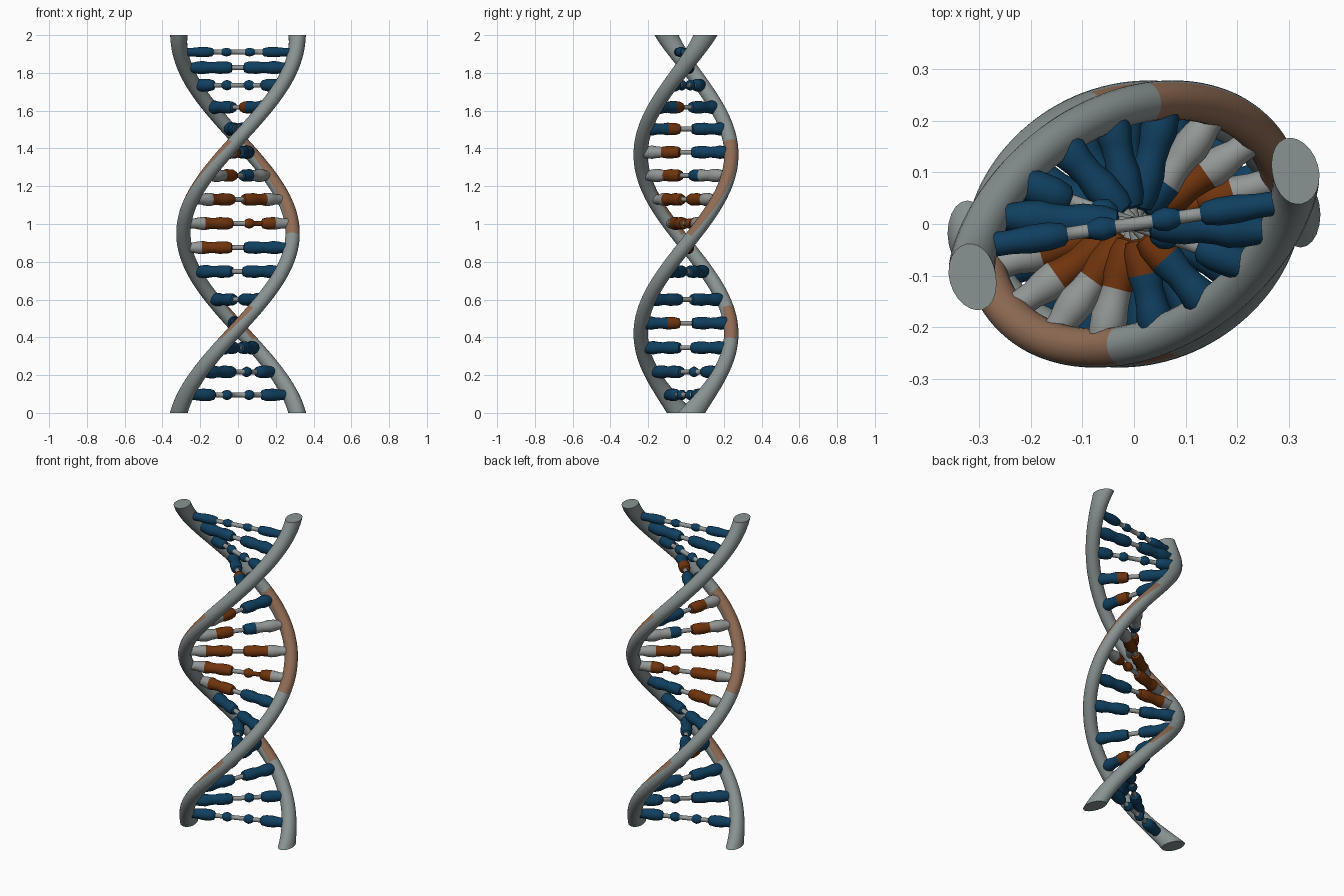
import bpy, bmesh
from math import sin, cos, pi
from mathutils import Vector

cube = bpy.data.objects.get("Cube")
if cube:
    bpy.data.objects.remove(cube)


def material(name, rgb):
    m = bpy.data.materials.new(name)
    m.use_nodes = True
    m.diffuse_color = (*rgb, 1)
    m.node_tree.nodes["Principled BSDF"].inputs["Base Color"].default_value = (*rgb, 1)
    return m


STRAND, TAN, BLUE, ORANGE, GREY = range(5)
PALETTE = [
    material("strand_grey", (0.25, 0.29, 0.29)),
    material("strand_tan", (0.28, 0.15, 0.09)),
    material("deep_blue", (0.005, 0.05, 0.115)),
    material("burnt_orange", (0.16, 0.034, 0.004)),
    material("light_grey", (0.29, 0.31, 0.30)),
]


def strand_point(z):
    """Centre line of the first strand; the second is its half-turn copy."""
    x = -(0.289 + 0.028 * (z - 1) ** 4) * cos(pi * (z + 0.05))
    y = 0.24 * sin(pi * (z - 0.89) / (0.94 + 0.01 * z)) * (1 - 0.12 * (z - 1) ** 8)
    return Vector((x, y, z))


def skin(bm, rings, colour):
    """Join successive rings with quads, coloured by colour(ring, side)."""
    loops = [[bm.verts.new(co) for co in ring] for ring in rings]
    n = len(loops[0])
    for i in range(len(loops) - 1):
        for j in range(n):
            k = (j + 1) % n
            f = bm.faces.new((loops[i][j], loops[i][k], loops[i + 1][k], loops[i + 1][j]))
            f.material_index = colour(i, j)
    bm.faces.new(loops[0][::-1])
    bm.faces.new(loops[-1])


def finish(bm, name):
    bmesh.ops.recalc_face_normals(bm, faces=bm.faces)
    mesh = bpy.data.meshes.new(name)
    bm.to_mesh(mesh)
    bm.free()
    for m in PALETTE:
        mesh.materials.append(m)
    obj = bpy.data.objects.new(name, mesh)
    bpy.context.collection.objects.link(obj)
    bpy.ops.object.select_all(action="DESELECT")
    obj.select_set(True)
    bpy.context.view_layer.objects.active = obj
    bpy.ops.object.shade_smooth_by_angle(angle=50 * pi / 180)


# Strands: swept tubes, trimmed flat at both ends, tan along the upper side
def build_strand(name, sign):
    sides, steps = 24, 130
    heights = [-0.1 + 2.2 * i / steps for i in range(steps + 1)]
    rings = []
    for z in heights:
        p = strand_point(z)
        t = (strand_point(z + 0.01) - strand_point(z - 0.01)).normalized()
        u = Vector((p.x, p.y, 0))
        u = (u - t * u.dot(t)).normalized()
        v = t.cross(u)
        r = 0.038 + 0.007 * (z - 1) ** 6
        stretch = 1 + 0.3 * (z - 1) ** 8
        ring = []
        for j in range(sides):
            a = 2 * pi * j / sides
            co = p + (u * cos(a) + v * (sin(a) * stretch)) * r
            ring.append((sign * co.x, sign * co.y, co.z))
        rings.append(ring)

    def colour(i, j):
        z = heights[i]
        upward = -sin(2 * pi * (j + 0.5) / sides)
        if 0.93 < z < 1.42 and upward > 0.2:
            return TAN
        if 0.37 < z < 0.54 and upward > 0.5:
            return TAN
        return STRAND

    bm = bmesh.new()
    skin(bm, rings, colour)
    for level, direction in ((0, -1), (2, 1)):
        bmesh.ops.bisect_plane(bm, geom=bm.verts[:] + bm.edges[:] + bm.faces[:],
                               plane_co=(0, 0, level), plane_no=(0, 0, direction),
                               clear_outer=True)
        rim = [e for e in bm.edges if e.is_boundary]
        for f in bmesh.ops.holes_fill(bm, edges=rim, sides=0)["faces"]:
            f.material_index = STRAND
    finish(bm, name)


build_strand("first_strand", 1)
build_strand("second_strand", -1)

# Half-rung outlines: distance from the axis, radius
CORE = 0.013
LONG = [(0.03, CORE), (0.034, 0.025), (0.055, 0.032), (0.1, 0.034), (0.13, 0.029),
        (0.16, 0.031), (0.185, 0.036), (0.215, 0.033), (0.24, 0.027)]
SPLIT = [(0.036, CORE), (0.045, 0.022), (0.062, 0.028), (0.08, 0.022), (0.09, CORE),
         (0.13, CORE), (0.138, 0.026), (0.165, 0.033), (0.2, 0.034), (0.24, 0.028)]
THIN = [(d, CORE + (r - CORE) * 0.7) for d, r in SPLIT]

# Half-rung styles: outline, inner colour, colour change distance, outer colour
blue = (LONG, BLUE, 0.2, BLUE)
beads = (SPLIT, BLUE, 0.2, BLUE)
thin = (THIN, BLUE, 0.2, BLUE)


def tipped(change, outer, inner=ORANGE, outline=LONG):
    return (outline, inner, change, outer)


def half_profile(style, reach):
    """Points along a half rung and the colour of each stretch."""
    outline, inner, change, outer = style
    pts = [p for p in outline if p[0] < reach - 0.01] + [(reach, outline[-1][1])]
    for (d0, r0), (d1, r1) in zip(pts, pts[1:]):
        if d0 < change < d1:
            pts.append((change, r0 + (r1 - r0) * (change - d0) / (d1 - d0)))
    pts.sort()
    colours = [GREY]
    for (d0, r0), (d1, r1) in zip(pts, pts[1:]):
        bare = r0 == r1 == CORE and inner == BLUE
        colours.append(GREY if bare else inner if (d0 + d1) / 2 < change else outer)
    return pts, colours


def build_rung(name, z, first, second):
    p = strand_point(z)
    reach = Vector((p.x, p.y)).length
    along = Vector((p.x, p.y, 0)).normalized()
    side = Vector((-along.y, along.x, 0))
    pa, ca = half_profile(first, reach)
    pb, cb = half_profile(second, reach)
    points = [(d, r) for d, r in reversed(pa)] + [(-d, r) for d, r in pb]
    colours = ca[:0:-1] + cb
    sides = 14
    rings = []
    for d, r in points:
        ring = []
        for j in range(sides):
            a = 2 * pi * j / sides
            ring.append(along * d + side * (r * cos(a)) + Vector((0, 0, z + r * sin(a))))
        rings.append(ring)
    bm = bmesh.new()
    skin(bm, rings, lambda i, j: colours[i])
    finish(bm, name)


# Rungs from bottom to top: height, half at first strand, half at second strand
RUNGS = [
    (0.095, beads, beads),
    (0.217, blue, beads),
    (0.345, blue, blue),
    (0.475, tipped(0.1, BLUE), blue),
    (0.6, blue, blue),
    (0.748, blue, blue),
    (0.875, blue, tipped(0.19, GREY)),
    (1.003, tipped(0.2, GREY, outline=SPLIT), tipped(0.19, GREY)),
    (1.13, tipped(0.17, GREY), tipped(0.18, GREY)),
    (1.257, tipped(0.1, GREY, BLUE), tipped(0.135, GREY)),
    (1.38, blue, tipped(0.13, GREY)),
    (1.503, blue, tipped(0.1, BLUE)),
    (1.618, blue, tipped(0.09, BLUE)),
    (1.735, beads, beads),
    (1.828, blue, blue),
    (1.91, thin, thin),
]
for number, (z, first, second) in enumerate(RUNGS, 1):
    build_rung(f"rung_{number}", z, first, second)
